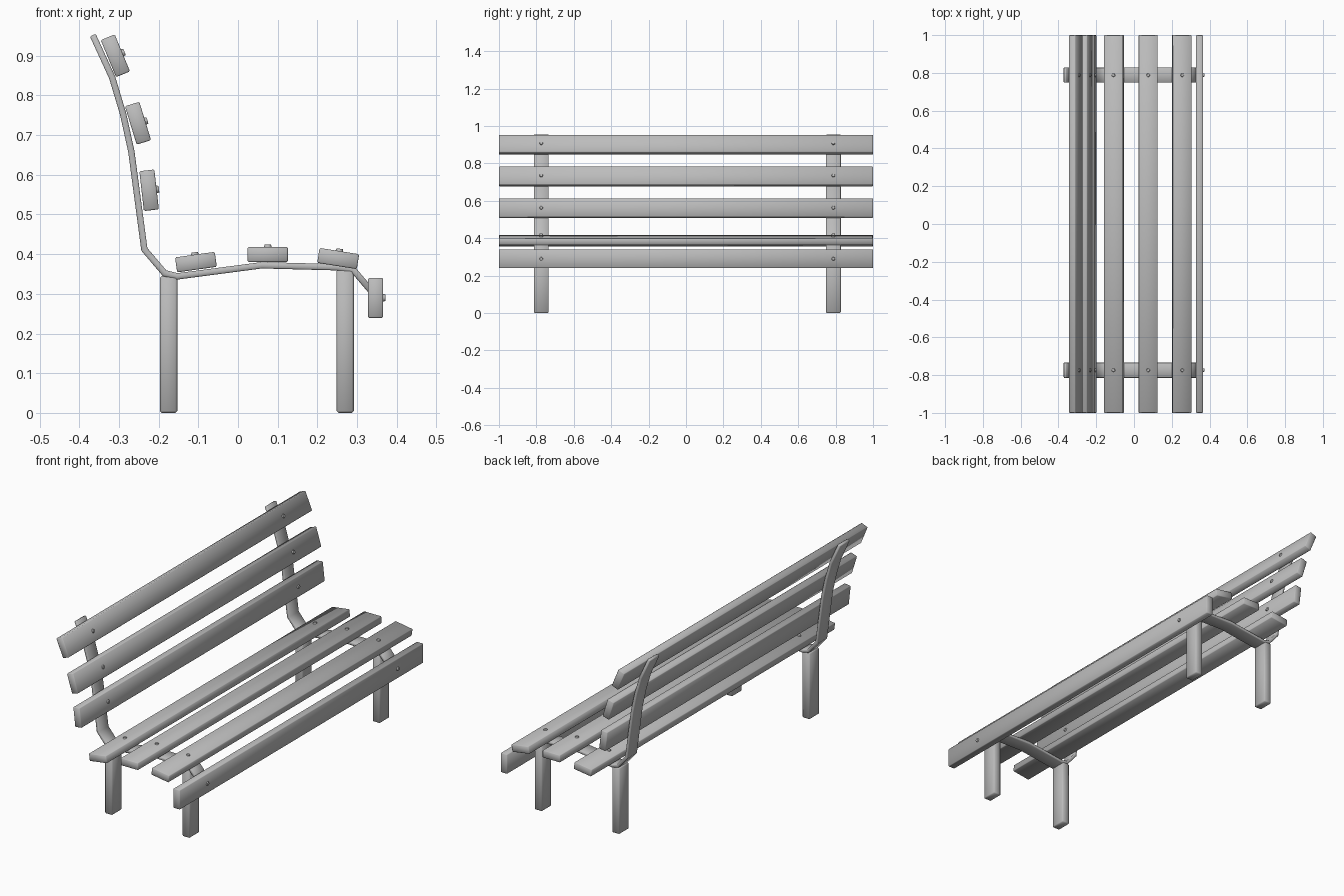
import bpy, bmesh, math
from mathutils import Matrix, Vector

cube = bpy.data.objects.get("Cube")
if cube:
    bpy.data.objects.remove(cube, do_unlink=True)

grey = bpy.data.materials.new("plain_grey")
grey.use_nodes = True
colour = (0.5, 0.5, 0.5, 1)
grey.diffuse_color = colour
grey.node_tree.nodes["Principled BSDF"].inputs["Base Color"].default_value = colour


def finish(name, bm, bevel=0.0):
    """Soften the edges, then turn the bmesh into a smooth-shaded object."""
    bmesh.ops.recalc_face_normals(bm, faces=bm.faces)
    if bevel:
        sharp = [e for e in bm.edges if e.calc_face_angle(0) > math.radians(60)]
        bmesh.ops.bevel(bm, geom=sharp, offset=bevel, segments=1, affect='EDGES')
    mesh = bpy.data.meshes.new(name)
    bm.to_mesh(mesh)
    bm.free()
    mesh.materials.append(grey)
    obj = bpy.data.objects.new(name, mesh)
    bpy.context.collection.objects.link(obj)
    bpy.ops.object.select_all(action='DESELECT')
    obj.select_set(True)
    bpy.context.view_layer.objects.active = obj
    bpy.ops.object.shade_smooth_by_angle(angle=math.radians(50))
    return obj


def box(name, size, matrix, bevel):
    bm = bmesh.new()
    bmesh.ops.create_cube(bm, size=1, matrix=matrix @ Matrix.Diagonal((*size, 1)))
    return finish(name, bm, bevel)


def strap(name, path, y, width, thick):
    """Flat bar following a path in the x-z plane, mitred at each bend."""
    pts = [Vector(p) for p in path]
    bm = bmesh.new()
    rings = []
    for i, p in enumerate(pts):
        a = (p - pts[i - 1]).normalized() if i else None
        b = (pts[i + 1] - p).normalized() if i < len(pts) - 1 else None
        t = ((a or b) + (b or a)).normalized()
        n = Vector((-t.y, t.x)) * thick / 2 / t.dot(a or b)
        corners = [(1, -1), (1, 1), (-1, 1), (-1, -1)]
        rings.append([bm.verts.new((p.x + s * n.x, y + w * width / 2, p.y + s * n.y))
                      for s, w in corners])
    for r, q in zip(rings, rings[1:]):
        for k in range(4):
            bm.faces.new((r[k], r[(k + 1) % 4], q[(k + 1) % 4], q[k]))
    bm.faces.new(rings[0])
    bm.faces.new(rings[-1])
    return finish(name, bm, 0.003)


# Slats: centre x, centre z, tilt of the broad side in degrees
slats = {
    "back_slat_top": (-0.309, 0.900, -67.5),
    "back_slat_middle": (-0.252, 0.730, -73),
    "back_slat_lower": (-0.224, 0.561, -83.5),
    "seat_slat_rear": (-0.106, 0.380, 8),
    "seat_slat_middle": (0.075, 0.399, 0),
    "seat_slat_front": (0.2525, 0.389, -9),
    "front_slat": (0.347, 0.290, -90),
}
frame_path = [(-0.366, 0.952), (-0.317, 0.845), (-0.290, 0.755), (-0.269, 0.660),
              (-0.236, 0.412), (-0.185, 0.352), (-0.153, 0.344), (0.060, 0.372),
              (0.250, 0.367), (0.290, 0.361), (0.335, 0.308)]
sides = {"far": 0.788, "near": -0.774}

for name, (x, z, tilt) in slats.items():
    place = Matrix.Translation((x, 0, z)) @ Matrix.Rotation(math.radians(-tilt), 4, 'Y')
    box(name, (0.101, 2, 0.038), place, 0.003)
    # Bolt heads on the outer face of each slat
    for side, y in sides.items():
        bm = bmesh.new()
        bmesh.ops.create_cone(bm, cap_ends=True, segments=8, radius1=0.011,
                              radius2=0.008, depth=0.010,
                              matrix=place @ Matrix.Translation((0, y, 0.020)))
        finish(f"{name}_bolt_{side}", bm)

# Bent supports and their legs
for side, y in sides.items():
    strap(f"support_{side}", frame_path, y, 0.08, 0.016)
    for name, x, top in (("rear_leg", -0.175, 0.345), ("front_leg", 0.27, 0.362)):
        box(f"{name}_{side}", (0.044, 0.08, top),
            Matrix.Translation((x, y, top / 2)), 0.005)
